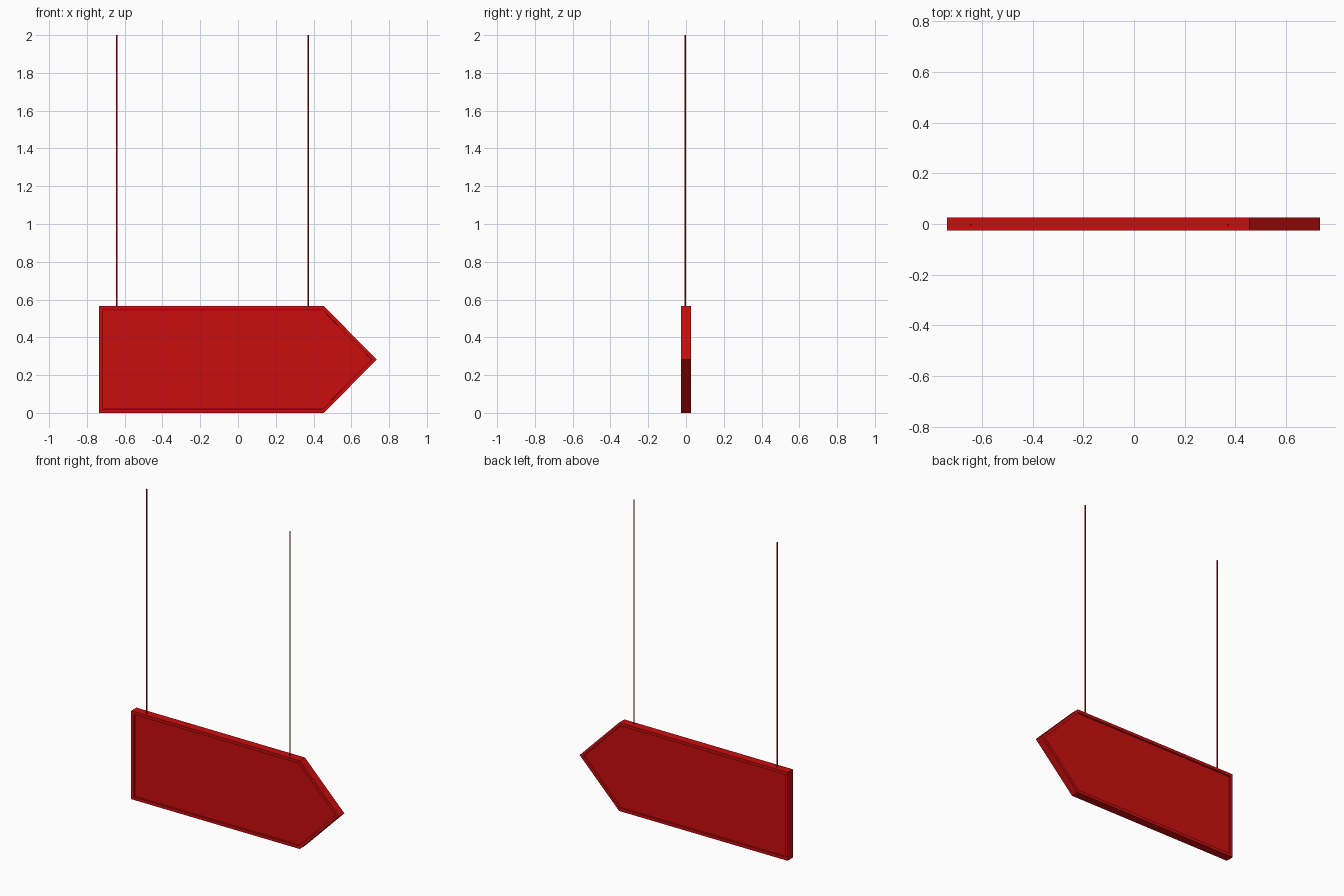
import bpy, bmesh

if "Cube" in bpy.data.objects:
    bpy.data.objects.remove(bpy.data.objects["Cube"])

HALF_T = 0.0265   # half board thickness
RIM = 0.019       # rim width
RECESS = 0.01     # panel depth
TOP = 0.565       # board height

red = bpy.data.materials.new("red_paint")
red.diffuse_color = (0.6, 0.004, 0.004, 1)
red.use_nodes = True
red.node_tree.nodes["Principled BSDF"].inputs["Base Color"].default_value = red.diffuse_color


def finish(bm, name):
    bmesh.ops.recalc_face_normals(bm, faces=bm.faces[:])
    me = bpy.data.meshes.new(name)
    bm.to_mesh(me)
    bm.free()
    me.materials.append(red)
    ob = bpy.data.objects.new(name, me)
    bpy.context.collection.objects.link(ob)
    return ob


# Arrow-shaped board with a recessed panel on the front and back
profile = [(-0.737, 0), (0.455, 0), (0.734, TOP / 2), (0.455, TOP), (-0.737, TOP)]
bm = bmesh.new()
front = bm.faces.new([bm.verts.new((x, -HALF_T, z)) for x, z in profile])
ext = bmesh.ops.extrude_face_region(bm, geom=[front], use_keep_orig=True)
for v in ext["geom"]:
    if isinstance(v, bmesh.types.BMVert):
        v.co.y = HALF_T
bmesh.ops.recalc_face_normals(bm, faces=bm.faces[:])
for panel in [f for f in bm.faces if len(f.verts) == 5]:
    side = 1 if panel.calc_center_median().y > 0 else -1
    bmesh.ops.inset_region(bm, faces=[panel], thickness=RIM, use_even_offset=True)
    # second ring of faces forms the recess walls
    bmesh.ops.inset_region(bm, faces=[panel], thickness=0.0005, use_even_offset=True)
    for v in panel.verts:
        v.co.y = side * (HALF_T - RECESS)
finish(bm, "arrow_board")

# Hanging wires
for name, x in (("left_wire", -0.643), ("right_wire", 0.371)):
    bm = bmesh.new()
    bmesh.ops.create_cone(bm, cap_ends=True, segments=8, radius1=0.004,
                          radius2=0.004, depth=2 - TOP + 0.01)
    ob = finish(bm, name)
    ob.location = (x, -0.004, (2 + TOP - 0.01) / 2)
